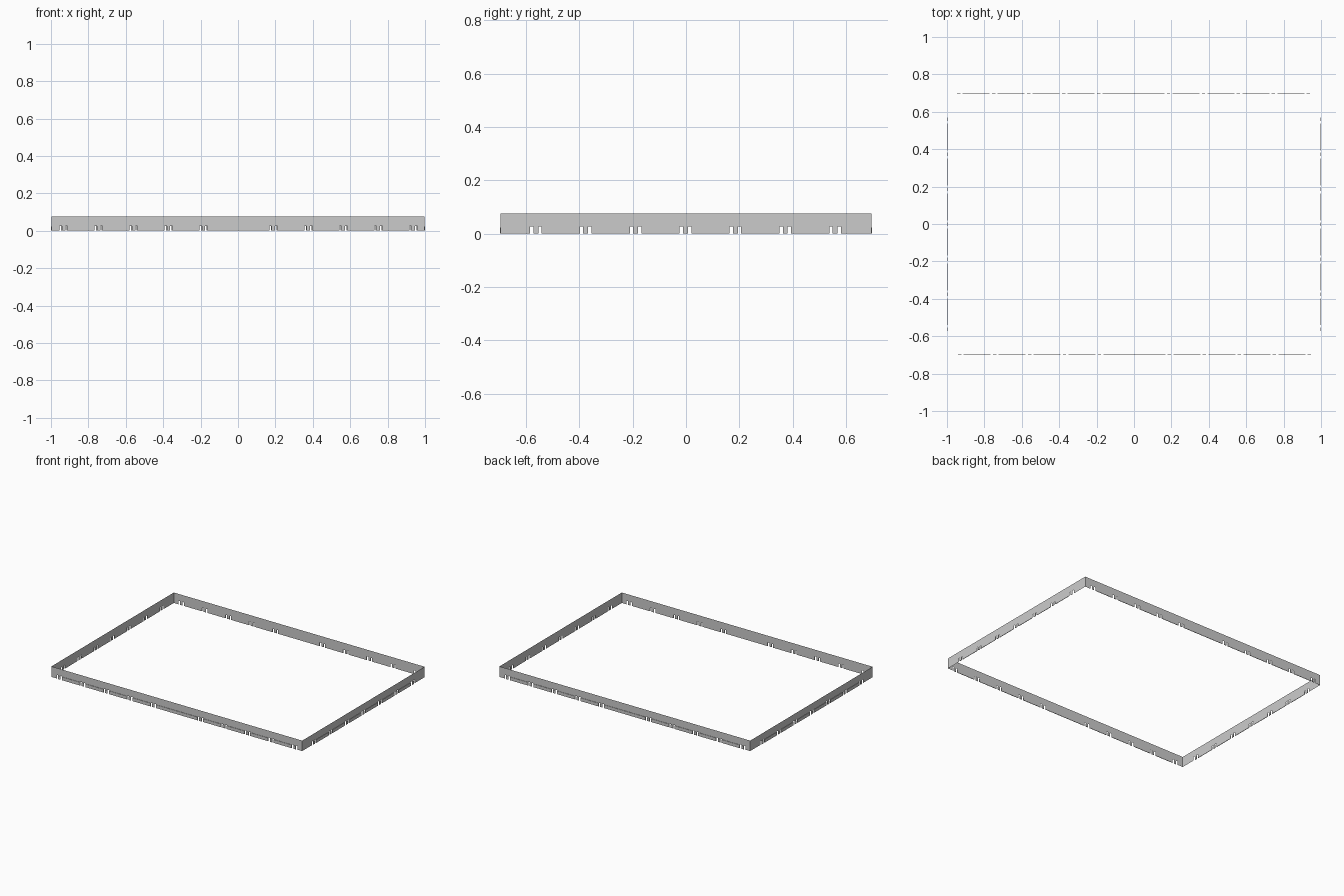
import bpy, bmesh
from mathutils import Matrix
from math import pi

if "Cube" in bpy.data.objects:
    bpy.data.objects.remove(bpy.data.objects["Cube"])

HX, HY = 0.997, 0.695      # half size of the thin walls
HEIGHT, SLOT_H, RIDGE_H = 0.075, 0.026, 0.023
PITCH, SLOT_OFF, SLOT_W, OUT = 0.187, 0.0155, 0.0125, 0.003


def make(name, quads, mat):
    bm = bmesh.new()
    for q in quads:
        bm.faces.new([bm.verts.new(p) for p in q])
    bmesh.ops.remove_doubles(bm, verts=bm.verts, dist=1e-5)
    bm.transform(mat)
    me = bpy.data.meshes.new(name)
    bm.to_mesh(me)
    bm.free()
    ob = bpy.data.objects.new(name, me)
    bpy.context.collection.objects.link(ob)


def side(name, half, dist, steps, shift, angle):
    mat = Matrix.Rotation(angle, 4, 'Z')
    y = -dist
    # slot edges along the bottom, two slots per snap tab
    slots = []
    for k in steps:
        for s in (-1, 1):
            c = k * PITCH + s * SLOT_OFF + shift
            slots.append((c - SLOT_W / 2, c + SLOT_W / 2))
    xs = [-half] + [x for s in slots for x in s] + [half]

    # single-layer wall, open where the slots are
    quads = []
    for i, (a, b) in enumerate(zip(xs, xs[1:])):
        quads.append([(a, y, SLOT_H), (b, y, SLOT_H), (b, y, HEIGHT), (a, y, HEIGHT)])
        if i % 2 == 0:
            quads.append([(a, y, 0), (b, y, 0), (b, y, SLOT_H), (a, y, SLOT_H)])
    make(name + "_wall", quads, mat)

    # slim raised ridge between the slots
    quads = []
    o = y - OUT
    for (_, a), (b, _) in zip(slots, slots[1:]):
        quads += [[(a, o, 0), (b, o, 0), (b, o, RIDGE_H), (a, o, RIDGE_H)],
                  [(a, o, RIDGE_H), (b, o, RIDGE_H), (b, y, RIDGE_H), (a, y, RIDGE_H)],
                  [(a, y, 0), (b, y, 0), (b, o, 0), (a, o, 0)],
                  [(a, y, 0), (a, o, 0), (a, o, RIDGE_H), (a, y, RIDGE_H)],
                  [(b, o, 0), (b, y, 0), (b, y, RIDGE_H), (b, o, RIDGE_H)]]
    make(name + "_ridge", quads, mat)


# long sides have no tab in the middle
long_steps = [k for k in range(-5, 6) if k]
short_steps = range(-3, 4)
side("front", HX, HY, long_steps, 0.0025, 0)
side("back", HX, HY, long_steps, 0.0025, pi)
side("right", HY, HX, short_steps, -0.002, pi / 2)
side("left", HY, HX, short_steps, 0.002, -pi / 2)
